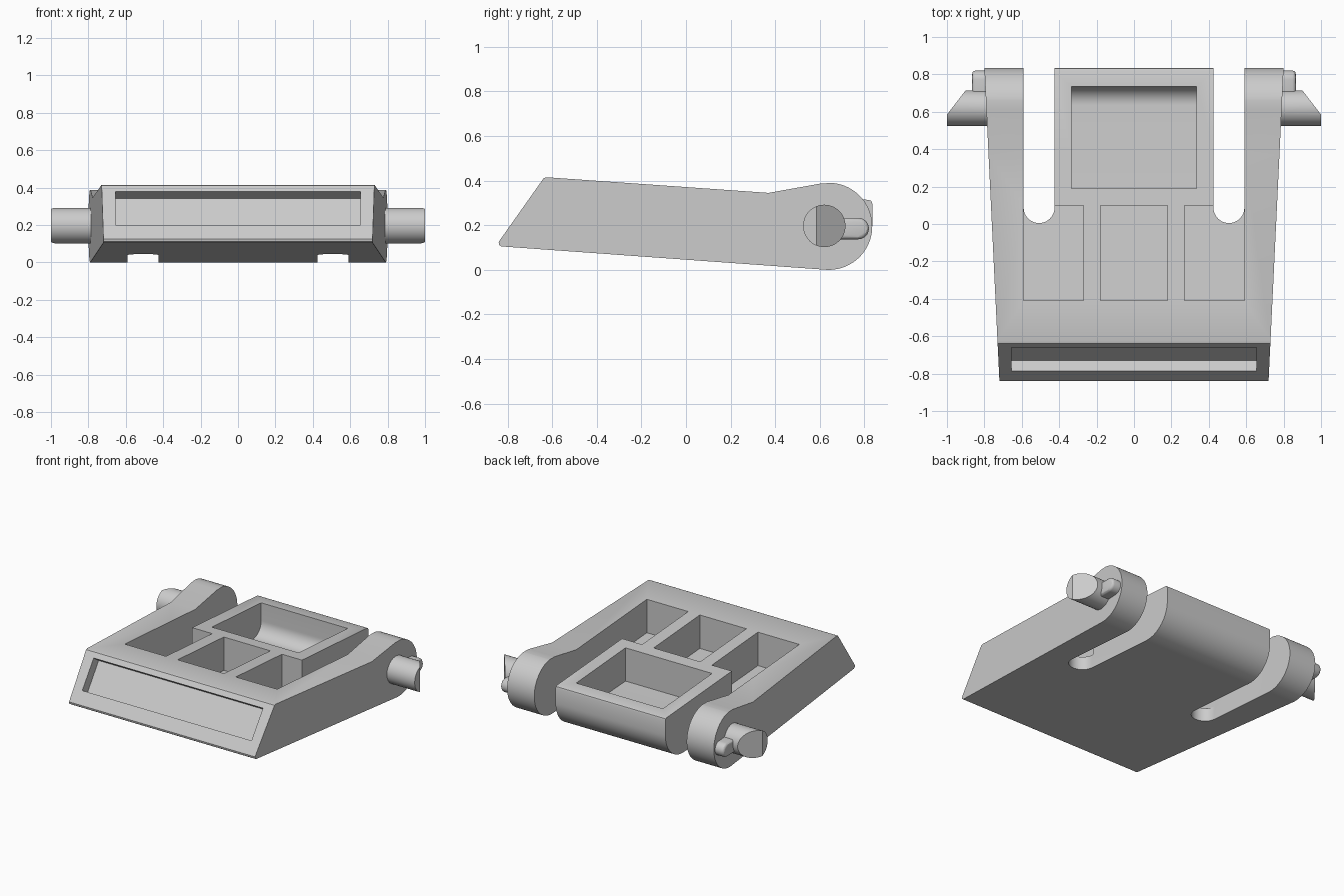
import bpy, bmesh
from math import cos, sin, radians, pi

cube = bpy.data.objects.get("Cube")
if cube:
    bpy.data.objects.remove(cube, do_unlink=True)

grey = bpy.data.materials.new("plain_grey")
grey.use_nodes = True
colour = (0.6, 0.6, 0.6, 1)
grey.diffuse_color = colour
for node in grey.node_tree.nodes:
    if node.type == 'BSDF_PRINCIPLED':
        node.inputs["Base Color"].default_value = colour


def arc(cx, cy, r, a0, a1, n=24):
    angles = [radians(a0 + (a1 - a0) * i / n) for i in range(n + 1)]
    return [(cx + r * cos(a), cy + r * sin(a)) for a in angles]


def prism(name, points, lo, hi, axis='X', taper=None):
    """Extrude a (y, z) profile along x, or an (x, y) profile along z."""
    bm = bmesh.new()
    rings = []
    for end, side in ((lo, -1), (hi, 1)):
        ring = []
        for u, v in points:
            if axis == 'Z':
                co = (u, v, end)
            else:
                co = (side * taper(u) if taper else end, u, v)
            ring.append(bm.verts.new(co))
        rings.append(ring)
    a, b = rings
    bm.faces.new(a)
    bm.faces.new(b)
    for i in range(len(a)):
        j = (i + 1) % len(a)
        bm.faces.new((a[i], a[j], b[j], b[i]))
    bmesh.ops.recalc_face_normals(bm, faces=bm.faces)
    mesh = bpy.data.meshes.new(name)
    bm.to_mesh(mesh)
    bm.free()
    obj = bpy.data.objects.new(name, mesh)
    bpy.context.collection.objects.link(obj)
    mesh.materials.append(grey)
    return obj


def activate(obj):
    bpy.ops.object.select_all(action='DESELECT')
    obj.select_set(True)
    bpy.context.view_layer.objects.active = obj


def cut(obj, cutter):
    cutter.hide_render = True
    mod = obj.modifiers.new("cut", 'BOOLEAN')
    mod.operation = 'DIFFERENCE'
    mod.solver = 'EXACT'
    mod.object = cutter
    activate(obj)
    bpy.ops.object.modifier_apply(modifier=mod.name)
    bpy.data.objects.remove(cutter, do_unlink=True)


def smooth(obj):
    activate(obj)
    bpy.ops.object.shade_smooth_by_angle(angle=radians(30))


def top(y):
    return 0.415 - 0.07 * (y + 0.63)


def floor(y):
    return 0.138 - 0.0685 * y


# Tapered body with a rounded lower back edge
HY, HZ, HR = 0.64, 0.195, 0.195
profile = [(-0.84, 0.125), (-0.838, 0.112), (-0.828, 0.105)]
profile += arc(HY, HZ, HR, -94, 0)
profile += [(HY + HR, 0.39), (0.61, 0.388), (0.37, 0.345), (-0.625, 0.415), (-0.638, 0.411)]
body = prism("body", profile, -1, 1, taper=lambda y: 0.72 + 0.048 * (y + 0.83))

# Straight top on the middle lug, with a softened back edge
lug_top = [(0.37, 0.345), (0.82, top(0.82))]
lug_top += [(0.831, top(0.82) - 0.005), (HY + HR, top(0.82) - 0.016)]
lug_top += [(0.95, 0.29), (0.95, 0.6), (0.37, 0.6)]
cut(body, prism("lug_cutter", lug_top, -0.5, 0.5))

for s in (-1, 1):
    # Round knuckle on each arm
    corner = arc(HY, HZ, HR, 90, 0) + [(0.95, HZ), (0.95, 0.6), (HY, 0.6)]
    cut(body, prism("knuckle_cutter", corner, min(s * 0.5, s * 1.2), max(s * 0.5, s * 1.2)))
    # Round-ended slot between arm and lug
    slot = arc(s * 0.5075, 0.0875, 0.0825, 180, 360) + [(s * 0.5075 + 0.0825, 1), (s * 0.5075 - 0.0825, 1)]
    cut(body, prism("slot_cutter", slot, -0.3, 0.8, axis='Z'))

# Three pockets with floors parallel to the underside
pocket = [(-0.41, floor(-0.41)), (0.1, floor(0.1)), (0.1, 0.7), (-0.41, 0.7)]
for lo, hi in ((-0.59, -0.27), (-0.18, 0.18), (0.27, 0.59)):
    cut(body, prism("pocket_cutter", pocket, lo, hi))

# Tray in the lug with a curved back
tray = [(0.19, floor(0.19))] + arc(HY, HZ, 0.095, -94, 0, 12) + [(HY + 0.095, 0.7), (0.19, 0.7)]
cut(body, prism("tray_cutter", tray, -0.335, 0.335))

# Shallow recess square to the sloping front
dy, dz = 0.82, -0.57
recess = [(y + dy * d, z + dz * d) for y, z, d in
          ((-0.785, 0.2, -0.06), (-0.785, 0.2, 0.067), (-0.66, 0.38, 0.067), (-0.66, 0.38, -0.06))]
cut(body, prism("recess_cutter", recess, -0.655, 0.655))
smooth(body)

# Hinge pins with slanted ends, each with a rounded locating rib
for s, side in ((1, "left"), (-1, "right")):
    lo, hi = sorted((s * 0.7, s * 1.0))
    pin = prism(side + "_pin", arc(0.62, 0.197, 0.095, 0, 352.5, 47), lo, hi)
    slant = [(s * 1.02, 0.559), (s * 0.85, 0.78), (s * 1.3, 0.78), (s * 1.3, 0.559)]
    cut(pin, prism("slant_cutter", slant, -0.2, 0.6, axis='Z'))
    smooth(pin)

    lo, hi = sorted((s * 0.7, s * 0.865))
    outline = arc(0.772, 0.185, 0.048, -90, 90, 16) + [(0.64, 0.233), (0.64, 0.137)]
    rib = prism(side + "_pin_rib", outline, lo, hi)
    bevel = rib.modifiers.new("round", 'BEVEL')
    bevel.width = 0.018
    bevel.segments = 3
    bevel.limit_method = 'ANGLE'
    activate(rib)
    bpy.ops.object.modifier_apply(modifier=bevel.name)
    smooth(rib)
